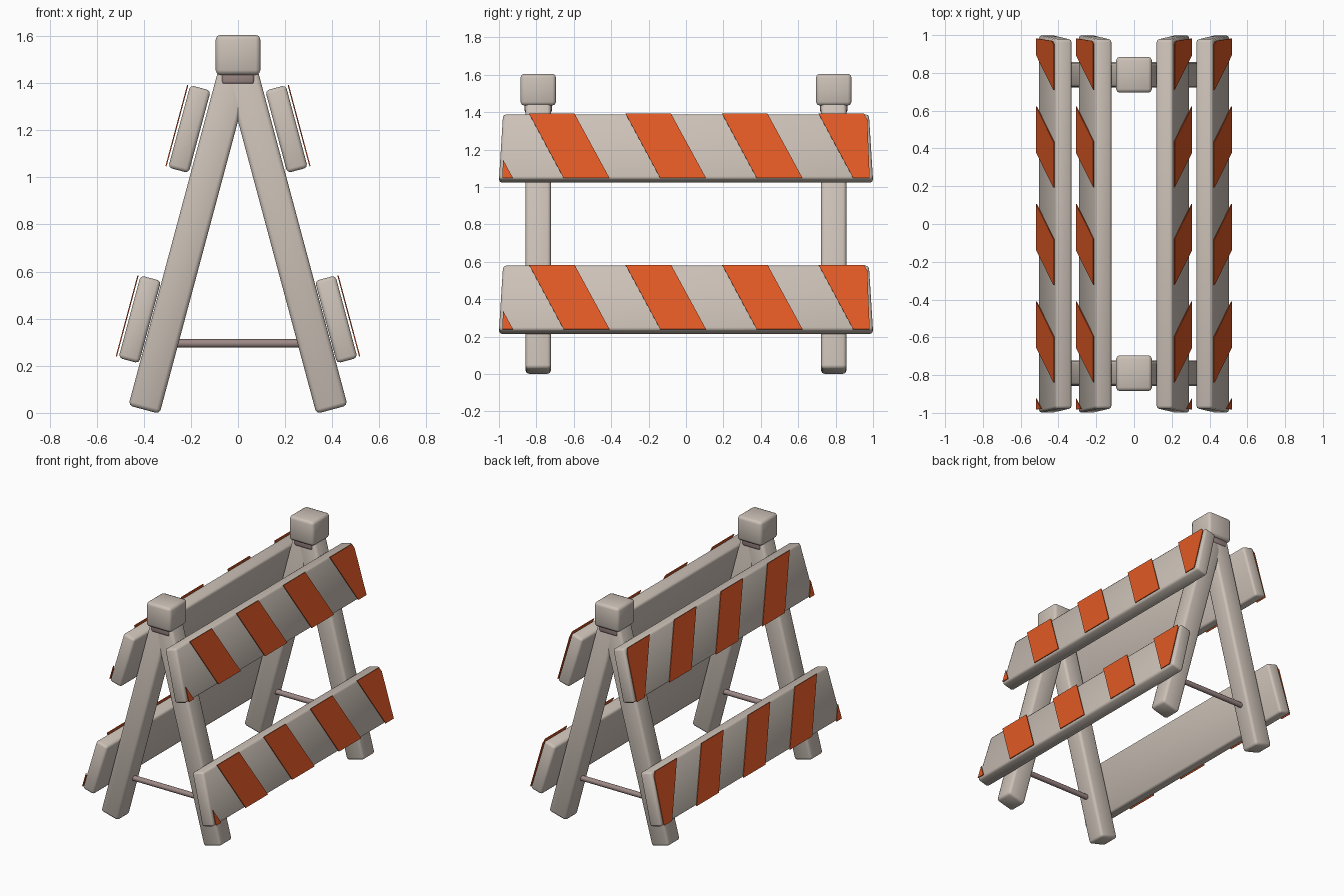
import bpy, bmesh, math
from mathutils import Matrix, Vector

cube = bpy.data.objects.get("Cube")
if cube:
    bpy.data.objects.remove(cube, do_unlink=True)

LEAN = Matrix.Rotation(math.radians(-15), 4, 'Y')   # leg and board slope
POST_Y = 0.79


def material(name, color):
    m = bpy.data.materials.new(name)
    m.use_nodes = True
    m.diffuse_color = (*color, 1)
    bsdf = next(n for n in m.node_tree.nodes if n.type == 'BSDF_PRINCIPLED')
    bsdf.inputs["Base Color"].default_value = (*color, 1)
    bsdf.inputs["Roughness"].default_value = 0.8
    return m


GREY = material("warm grey", (0.60, 0.53, 0.47))
ORANGE = material("safety orange", (0.75, 0.10, 0.018))
MAUVE = material("dull mauve", (0.34, 0.25, 0.24))


def finish(name, bm, mat, matrix, axes, smooth=60):
    """Store the mesh, shade it and mirror it across the given axes."""
    bmesh.ops.recalc_face_normals(bm, faces=bm.faces)
    bm.transform(matrix)
    mesh = bpy.data.meshes.new(name)
    bm.to_mesh(mesh)
    bm.free()
    mesh.materials.append(mat)
    obj = bpy.data.objects.new(name, mesh)
    bpy.context.collection.objects.link(obj)
    bpy.ops.object.select_all(action='DESELECT')
    obj.select_set(True)
    bpy.context.view_layer.objects.active = obj
    bpy.ops.object.shade_smooth_by_angle(angle=math.radians(smooth))
    mod = obj.modifiers.new("Mirror", 'MIRROR')
    mod.use_axis = ('X' in axes, 'Y' in axes, False)
    mod.use_mirror_merge = False
    return obj


def box(size, bevel, taper=0.0):
    """Bevelled box; taper shortens the top along y."""
    bm = bmesh.new()
    bmesh.ops.create_cube(bm, size=1, matrix=Matrix.Diagonal((*size, 1)))
    for v in bm.verts:
        if v.co.z > 0:
            v.co.y -= math.copysign(taper, v.co.y)
    bmesh.ops.bevel(bm, geom=bm.edges[:], offset=bevel, segments=2,
                    profile=0.5, affect='EDGES')
    return bm


# Four leaning legs
LEG = 1.49
foot = Matrix.Translation((0.399, -POST_Y, 0.014))
finish("legs", box((0.137, 0.135, LEG), 0.018), GREY,
       foot @ LEAN @ Matrix.Translation((0, 0, LEG / 2)), 'XY')

# Caps, collars and cross rods at each end
finish("caps", box((0.19, 0.19, 0.17), 0.02), GREY,
       Matrix.Translation((0, -POST_Y, 1.52)), 'Y')
finish("collars", box((0.14, 0.145, 0.07), 0.012), MAUVE,
       Matrix.Translation((0, -POST_Y, 1.43)), 'Y')
bm = bmesh.new()
bmesh.ops.create_cone(bm, cap_ends=True, segments=12, radius1=0.018,
                      radius2=0.018, depth=0.62)
finish("cross_rods", bm, MAUVE, Matrix.Translation((0, -POST_Y, 0.295))
       @ Matrix.Rotation(math.pi / 2, 4, 'Y'), 'Y')


def stripes():
    """Slanted stripes, trimmed to the board ends, as thin plates."""
    bm = bmesh.new()
    h = 0.178
    for k in range(5):
        y = -1.355 + 0.516 * k
        corners = [(y, h), (y + 0.243, h), (y + 0.43, -h), (y + 0.185, -h)]
        bm.faces.new([bm.verts.new((0, a, b)) for a, b in corners])
    for side in (-1, 1):
        bmesh.ops.bisect_plane(bm, geom=bm.verts[:] + bm.edges[:] + bm.faces[:],
                               plane_co=Vector((0, side * 0.975, 0)),
                               plane_no=Vector((0, side, 0.04)), clear_outer=True)
    ret = bmesh.ops.extrude_face_region(bm, geom=bm.faces[:])
    for v in ret["geom"]:
        if isinstance(v, bmesh.types.BMVert):
            v.co.x += 0.005
    return bm


# Boards with their stripes
for level, x, z in (("upper", 0.206, 1.205), ("lower", 0.417, 0.397)):
    place = Matrix.Translation((x, 0, z)) @ LEAN
    finish(level + "_boards", box((0.09, 2.0, 0.362), 0.016, 0.022),
           GREY, place, 'X')
    finish(level + "_stripes", stripes(), ORANGE,
           place @ Matrix.Translation((0.053, 0, 0)), 'X', 30)
